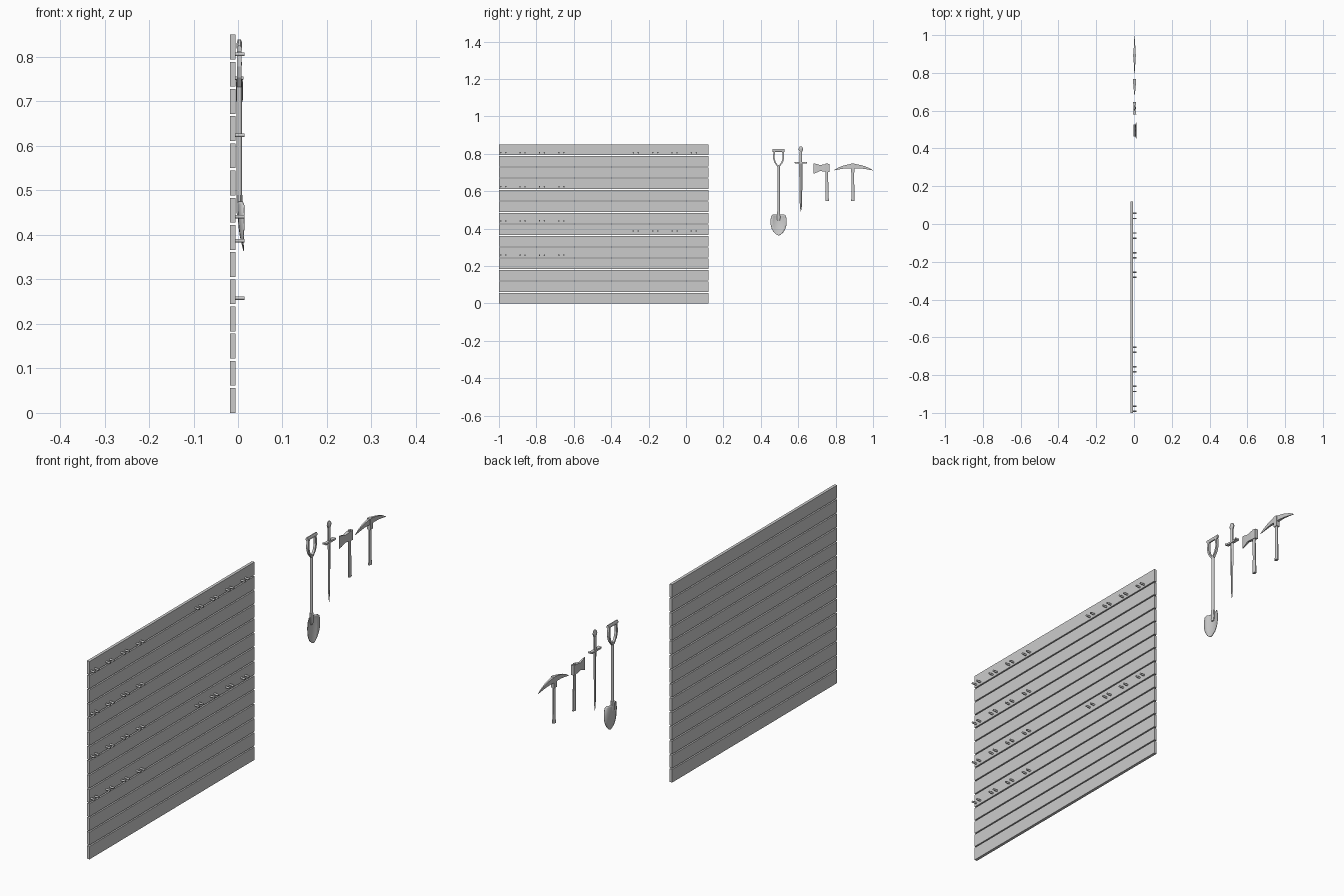
import bpy, bmesh, math
from mathutils import Vector

if "Cube" in bpy.data.objects:
    bpy.data.objects.remove(bpy.data.objects["Cube"])

X, Y, Z = Vector((1, 0, 0)), Vector((0, 1, 0)), Vector((0, 0, 1))
TX = 0.003  # common centre depth of the hanging tools


def finish(name, bm, smooth=False):
    bmesh.ops.recalc_face_normals(bm, faces=bm.faces)
    me = bpy.data.meshes.new(name)
    bm.to_mesh(me)
    bm.free()
    ob = bpy.data.objects.new(name, me)
    bpy.context.collection.objects.link(ob)
    if smooth:
        bpy.ops.object.select_all(action='DESELECT')
        bpy.context.view_layer.objects.active = ob
        ob.select_set(True)
        bpy.ops.object.shade_smooth_by_angle(angle=math.radians(50))
    return ob


def loft(name, sections, u=Y, v=X, n=8, turn=0.5, smooth=False):
    """sections: (centre, radius along u, radius along v)"""
    bm = bmesh.new()
    prev = first = None
    for c, a, b in sections:
        ring = []
        for i in range(n):
            t = 2 * math.pi * (i + turn) / n
            ring.append(bm.verts.new(Vector(c) + u * a * math.cos(t) + v * b * math.sin(t)))
        if prev:
            for i in range(n):
                j = (i + 1) % n
                bm.faces.new((prev[i], prev[j], ring[j], ring[i]))
        else:
            first = ring
        prev = ring
    bm.faces.new(first)
    bm.faces.new(prev)
    return finish(name, bm, smooth)


def upright(name, y, rows, **kw):
    """vertical loft; rows: (z, y radius, x radius)"""
    return loft(name, [((TX, y, z), a, b) for z, a, b in rows], **kw)


def box(name, x0, x1, y0, y1, z0, z1):
    bm = bmesh.new()
    bmesh.ops.create_cube(bm, size=1)
    for w in bm.verts:
        w.co = Vector(((x0 + x1) / 2 + w.co.x * (x1 - x0), (y0 + y1) / 2 + w.co.y * (y1 - y0),
                       (z0 + z1) / 2 + w.co.z * (z1 - z0)))
    return finish(name, bm)


# wall of horizontal planks
for i in range(14):
    z = i * 0.0611
    box("wall_plank", -0.018, -0.0055, -1, 0.12, z, z + 0.0557)

# paired pegs
def peg_rows(y0, heights):
    for z in heights:
        for k in range(4):
            for d in (-0.0133, 0.0133):
                y = y0 + k * 0.1035 + d
                loft("peg", [((-0.007, y, z), .0042, .0042), ((0.0142, y, z), .0042, .0042)],
                     u=Y, v=Z, smooth=True)

peg_rows(-0.977, (0.258, 0.441, 0.624, 0.806))
peg_rows(-0.268, (0.387, 0.806))

# shovel: shaft, socket, grip
sy = 0.495
upright("shovel_shaft", sy, [(.46, .0075, .0065), (.74, .0075, .0065)], smooth=True)
upright("shovel_socket", sy, [(.44, .006, .005), (.455, .010, .0075), (.49, .009, .0075)], smooth=True)
loft("shovel_grip", [((TX, sy - .032, .818), .008, .006), ((TX, sy + .032, .818), .008, .006)],
     u=Z, v=X, smooth=True)
for s in (-1, 1):
    path = [(.003, .732), (.019, .754), (.026, .778), (.023, .816)]
    loft("shovel_grip_arm", [((TX, sy + s * p, z), .006, .007) for p, z in path], n=4)

# shovel blade: dished sheet with thickness
bm = bmesh.new()
rows = [(.475, .030, .000), (.468, .039, .000), (.445, .043, .000), (.42, .042, .002),
        (.398, .036, .005), (.38, .025, .009), (.368, .011, .012), (.364, .003, .013)]
grid = []
for z, w, xc in rows:
    line = []
    for k in range(7):
        s = (k - 3) / 3
        line.append(bm.verts.new((xc + (.0135 - xc) * (s * s) * min(1, w / .04), sy + s * w, z)))
    grid.append(line)
for a, b in zip(grid, grid[1:]):
    for k in range(6):
        bm.faces.new((a[k], a[k + 1], b[k + 1], b[k]))
blade = finish("shovel_blade", bm, True)
mod = blade.modifiers.new("thickness", 'SOLIDIFY')
mod.thickness = 0.002
mod.offset = 0

# sword: blade, guard, grip, pommel
wy = 0.614
upright("sword_blade", wy, [(.752, .0095, .004), (.60, .0075, .0035), (.52, .0055, .003), (.49, .0005, .0005)],
        n=4, turn=0)
loft("sword_guard", [((TX, wy + d, .751 + lift), a, b) for d, lift, a, b in
                     [(-.033, .002, .005, .013), (-.024, 0, .005, .010), (-.010, 0, .006, .008),
                      (.010, 0, .006, .008), (.024, 0, .005, .010), (.033, .002, .005, .013)]],
     u=Z, v=X, n=4)
upright("sword_grip", wy, [(.752, .006, .005), (.785, .008, .006), (.815, .006, .005)], smooth=True)
upright("sword_pommel", wy, [(.811, .006, .004), (.816, .011, .006), (.825, .0135, .007),
                             (.834, .010, .006), (.839, .005, .004)])

# axe: handle and flared head
ay = 0.753
loft("axe_handle", [((TX, ay + d, z), a, .006) for z, d, a in
                    [(.547, .002, .011), (.56, .001, .010), (.62, .001, .008), (.69, -.001, .008), (.748, 0, .008)]],
     smooth=True)
loft("axe_head", [((TX, ay + d, z), a, b) for d, z, a, b in
                  [(-.072, .721, .040, .0008), (-.058, .722, .034, .004), (-.035, .724, .022, .007),
                   (-.012, .724, .028, .010), (.014, .724, .030, .010)]],
     u=Z, v=X, n=4)

# pickaxe: handle, collar, curved two-point head
py = 0.892
upright("pick_handle", py, [(.547, .011, .007), (.56, .009, .006), (.70, .0075, .006), (.742, .008, .006)],
        smooth=True)
upright("pick_collar", py, [(.70, .013, .011), (.747, .013, .011)], n=4)
arc = []
for k in range(11):
    s = (k - 5) / 5
    t = 1 - abs(s)
    arc.append(((TX, py + s * .107 if s > 0 else py + s * .100, .734 - .022 * s * s),
                .001 + .016 * t ** .6, .001 + .008 * t))
loft("pick_head", arc, u=Z, v=X, n=4)
